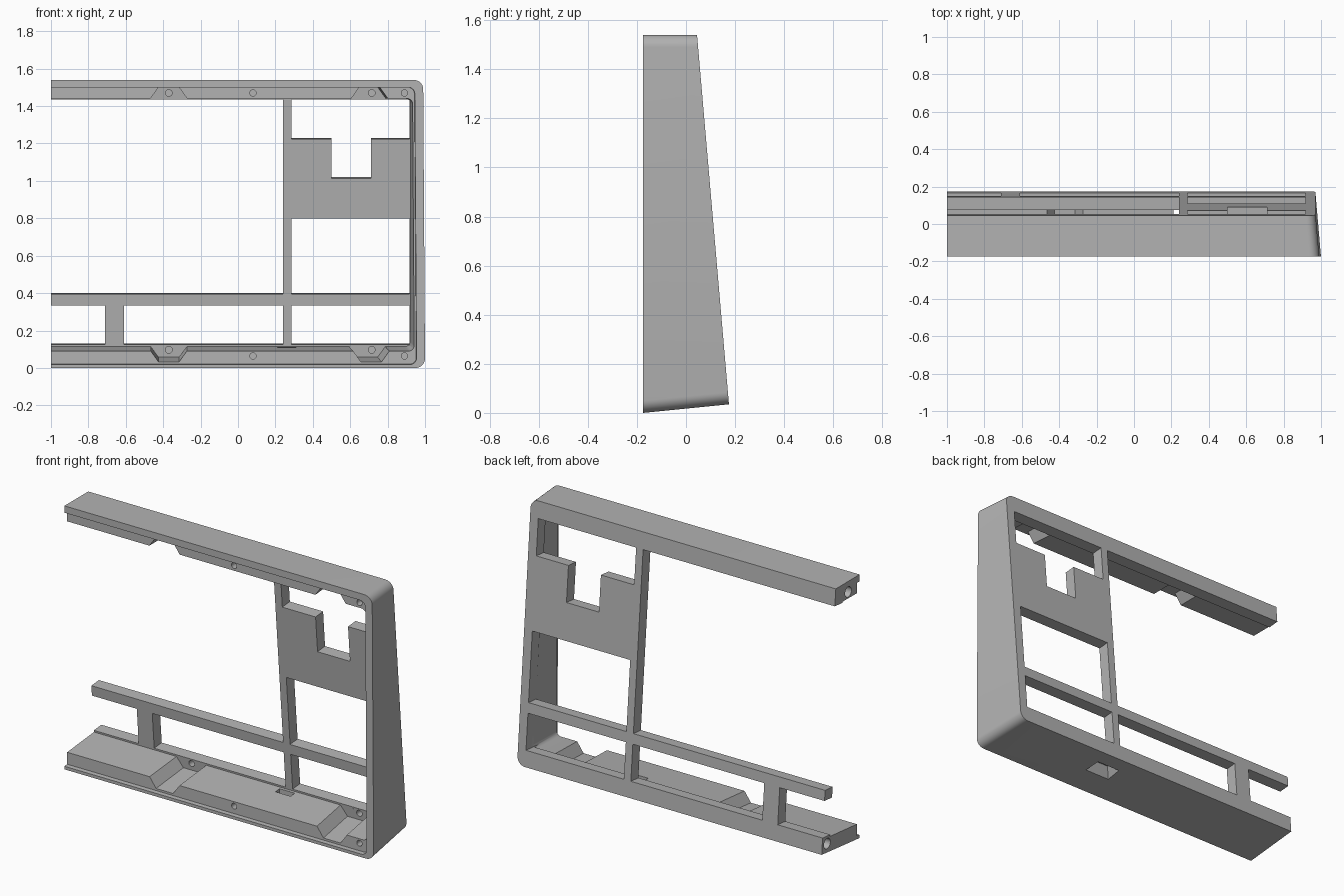
import bpy, bmesh, math
from mathutils import Matrix

if "Cube" in bpy.data.objects:
    bpy.data.objects.remove(bpy.data.objects["Cube"], do_unlink=True)

FRONT, TOP, LEAN = -0.175, 1.54, 0.0864

grey = bpy.data.materials.new("grey")
grey.use_nodes = True
grey.diffuse_color = (0.45, 0.45, 0.45, 1)
grey.node_tree.nodes["Principled BSDF"].inputs["Base Color"].default_value = (0.45, 0.45, 0.45, 1)


def back_y(z):
    """Leaning plane of the back face."""
    return 0.175 - LEAN * (z - 0.035)


def make(name, bm):
    bmesh.ops.recalc_face_normals(bm, faces=bm.faces)
    mesh = bpy.data.meshes.new(name)
    bm.to_mesh(mesh)
    bm.free()
    mesh.materials.append(grey)
    obj = bpy.data.objects.new(name, mesh)
    bpy.context.collection.objects.link(obj)
    return obj


def loft(name, first, last):
    """Solid between two matching outlines."""
    bm = bmesh.new()
    a = [bm.verts.new(p) for p in first]
    b = [bm.verts.new(p) for p in last]
    bm.faces.new(a)
    bm.faces.new(b[::-1])
    for i in range(len(a)):
        j = (i + 1) % len(a)
        bm.faces.new((a[i], a[j], b[j], b[i]))
    return make(name, bm)


def outline(x0, x1, z0, z1, r):
    """Rectangle with both right corners rounded."""
    pts = [(x0, z1), (x0, z0)]
    for cz, start in ((z0 + r, -90), (z1 - r, 0)):
        for i in range(9):
            t = math.radians(start + 90 * i / 8)
            pts.append((x1 - r + r * math.cos(t), cz + r * math.sin(t)))
    return pts


def draft(x, y, z):
    """Taper of the outer sides towards the back."""
    d = y - FRONT
    if x > 0.5:
        x -= LEAN * d + 0.01 * z / TOP
    return x, y, z + 0.1 * d * (1 - z / TOP)


def drafted(name, pts, y0, inset=None, y1=None):
    """Tapered solid ending at y1, or parallel to the back face."""
    last = []
    for x, z in pts:
        if y1 is not None:
            last.append(draft(x, y1, z))
        else:
            px, _, pz = draft(x, back_y(z + 0.035 * (1 - z / TOP)) - inset, z)
            last.append((px, back_y(pz) - inset, pz))
    return loft(name, [draft(x, y0, z) for x, z in pts], last)


def window(pts):
    """Cutter square to the leaning back face."""
    ends = [[(x, back_y(z) + d, z + LEAN * d) for x, z in pts] for d in (-0.13, 0.1)]
    return loft("window_cutter", *ends)


def box(x0, x1, z0, z1):
    return [(x0, z0), (x1, z0), (x1, z1), (x0, z1)]


def drill(axis, x, y, z, r, depth):
    bm = bmesh.new()
    bmesh.ops.create_cone(bm, cap_ends=True, segments=24, radius1=r, radius2=r, depth=depth * 2)
    turn = Matrix.Rotation(math.pi / 2, 4, "Y" if axis == "X" else "X")
    bmesh.ops.transform(bm, matrix=Matrix.Translation((x, y, z)) @ turn, verts=bm.verts)
    return make("hole_cutter", bm)


# Outer body, open at the left end
frame = drafted("frame", outline(-1, 1, 0, TOP, 0.05), FRONT, 0)

# Main cavity and the shallow step behind the front rim
cutters = [
    drafted("cavity_cutter", outline(-1.2, 0.945, 0.088, 1.44, 0.03), -0.3, 0.07),
    drafted("rim_cutter", outline(-1.2, 0.955, 0.018, 1.50, 0.035), -0.3, y1=-0.15),
]

# Windows in the back wall
cutters += [window(box(*b)) for b in (
    (-1.2, 0.24, 0.40, 1.441),
    (0.285, 0.918, 0.40, 0.805),
    (-1.2, -0.71, 0.13, 0.34),
    (-0.61, 0.24, 0.13, 0.34),
    (0.285, 0.918, 0.13, 0.34),
)]
cutters.append(window([
    (0.285, 1.441), (0.285, 1.23), (0.5, 1.23), (0.5, 1.02),
    (0.71, 1.02), (0.71, 1.23), (0.918, 1.23), (0.918, 1.441)]))

# Flared clearance dips with a screw hole behind each
for x in (-0.37, 0.715):
    for edge, deep, hole in ((0.1, 0.03, 0.097), (1.43, 1.50, 1.47)):
        dip = [(x - 0.105, edge), (x - 0.055, deep), (x + 0.055, deep), (x + 0.105, edge)]
        cutters.append(drafted("dip_cutter", dip, -0.3, 0.0701))
        cutters.append(drill("Y", x, back_y(hole) - 0.07, hole, 0.018, 0.04))

# Screw holes in the front of the beams
for x in (0.08, 0.89):
    for z in (0.064, 1.47):
        cutters.append(drill("Y", x, -0.15, z, 0.017, 0.05))

# Joining holes in the open ends
cutters.append(drill("X", -1, -0.07, 1.478, 0.03, 0.12))
cutters.append(drill("X", -1, 0.125, 0.082, 0.03, 0.12))

# Flared slot through the bottom beam
cutters.append(loft(
    "slot_flare_cutter",
    [(0.17, -0.02, 0), (0.35, -0.02, 0), (0.35, 0.09, 0), (0.17, 0.09, 0)],
    [(0.21, 0.02, 0.075), (0.31, 0.02, 0.075), (0.31, 0.085, 0.075), (0.21, 0.085, 0.075)]))
cutters.append(loft(
    "slot_cutter",
    [(x, y, 0.05) for x, y in box(0.211, 0.309, 0.045, 0.083)],
    [(x, y, 0.16) for x, y in box(0.211, 0.309, 0.045, 0.083)]))

# Carve the frame
bpy.ops.object.select_all(action="DESELECT")
bpy.context.view_layer.objects.active = frame
frame.select_set(True)
for cutter in cutters:
    cutter.hide_render = True
    mod = frame.modifiers.new("cut", "BOOLEAN")
    mod.operation = "DIFFERENCE"
    mod.solver = "EXACT"
    mod.object = cutter
    bpy.ops.object.modifier_apply(modifier=mod.name)
    bpy.data.objects.remove(cutter, do_unlink=True)

bpy.ops.object.shade_smooth_by_angle(angle=math.radians(30))
